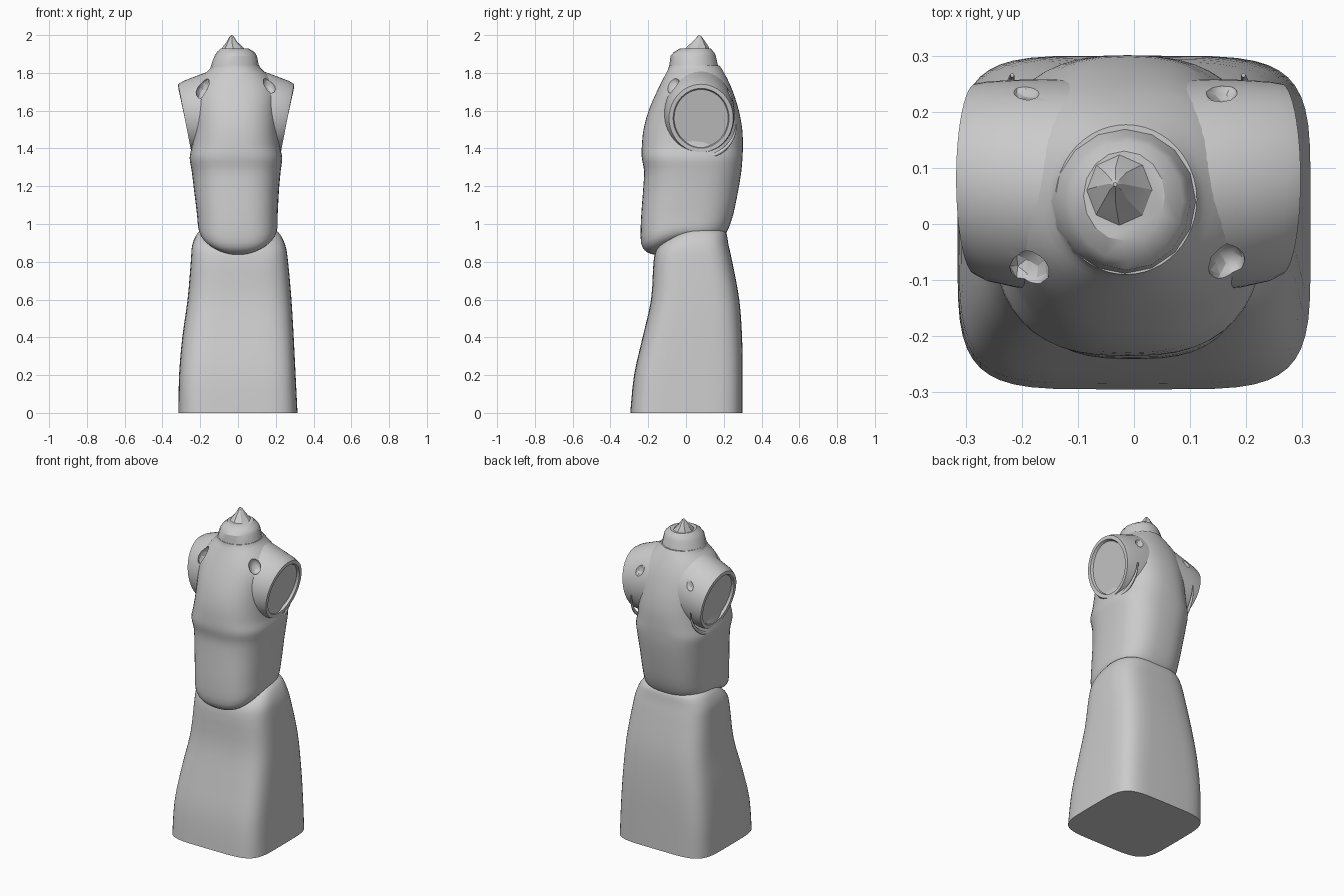
import bpy, bmesh, math
from mathutils import Vector

if "Cube" in bpy.data.objects:
    bpy.data.objects.remove(bpy.data.objects["Cube"])

N = 48


def mesh_from_rings(name, rings, angle=40):
    """Skin closed rings of equal length and cap both ends."""
    bm = bmesh.new()
    vs = [[bm.verts.new(p) for p in r] for r in rings]
    n = len(rings[0])
    for a, b in zip(vs, vs[1:]):
        for i in range(n):
            j = (i + 1) % n
            bm.faces.new((a[i], a[j], b[j], b[i]))
    bm.faces.new(vs[0][::-1])
    bm.faces.new(vs[-1])
    bmesh.ops.recalc_face_normals(bm, faces=bm.faces)
    me = bpy.data.meshes.new(name)
    bm.to_mesh(me)
    bm.free()
    ob = bpy.data.objects.new(name, me)
    bpy.context.collection.objects.link(ob)
    smooth(ob, angle)
    return ob


def smooth(ob, angle):
    bpy.ops.object.select_all(action='DESELECT')
    ob.select_set(True)
    bpy.context.view_layer.objects.active = ob
    bpy.ops.object.shade_smooth_by_angle(angle=math.radians(angle))


def spow(v, e):
    return math.copysign(abs(v) ** e, v)


def section(z, x0, x1, y0, y1, n, drop, count=N):
    """Superellipse outline at height z; drop lowers its front."""
    pts = []
    for i in range(count):
        t = 2 * math.pi * i / count
        c, s = spow(math.cos(t), 2 / n), spow(math.sin(t), 2 / n)
        pts.append(Vector(((x0 + x1) / 2 + (x1 - x0) / 2 * c,
                           (y0 + y1) / 2 + (y1 - y0) / 2 * s,
                           z - drop * max(0, -s) ** 1.5)))
    return pts


def refine(rows, steps=3):
    """Catmull-Rom interpolation between section rows."""
    out = []
    for i in range(len(rows) - 1):
        p0, p1 = rows[max(i - 1, 0)], rows[i]
        p2, p3 = rows[i + 1], rows[min(i + 2, len(rows) - 1)]
        for k in range(steps):
            t = k / steps
            out.append([0.5 * (2 * b + (c - a) * t + (2 * a - 5 * b + 4 * c - d) * t * t
                               + (3 * b - a - 3 * c + d) * t ** 3)
                        for a, b, c, d in zip(p0, p1, p2, p3)])
    return out + [rows[-1]]


# Skirt-shaped base: z, x0, x1, y0, y1, squareness, front drop
mesh_from_rings("skirt_base", [section(*r) for r in refine([
    (0.00, -.315, .315, -.295, .30, 5, 0),
    (0.20, -.312, .305, -.275, .30, 5, 0),
    (0.40, -.295, .295, -.23, .297, 4.5, 0),
    (0.60, -.267, .283, -.185, .282, 4, 0),
    (0.80, -.25, .265, -.172, .245, 3.6, 0),
    (0.89, -.242, .25, -.155, .225, 3.4, .02),
    (0.955, -.212, .215, -.13, .212, 3.2, .06),
    (0.975, -.17, .17, -.10, .18, 3, .07)])])

# Torso
torso = mesh_from_rings("torso", [section(*r) for r in refine([
    (0.925, -.13, .13, -.15, .15, 2.4, .09),
    (0.935, -.18, .18, -.205, .195, 2.6, .085),
    (0.97, -.208, .207, -.238, .222, 2.8, .07),
    (1.05, -.217, .21, -.238, .25, 2.8, .02),
    (1.18, -.233, .217, -.227, .277, 2.7, 0),
    (1.28, -.245, .226, -.222, .293, 2.7, 0),
    (1.35, -.256, .234, -.234, .299, 2.7, 0),
    (1.41, -.245, .222, -.234, .301, 2.6, 0),
    (1.50, -.235, .215, -.225, .298, 2.5, 0),
    (1.60, -.237, .215, -.198, .28, 2.4, 0),
    (1.70, -.235, .215, -.155, .249, 2.3, 0),
    (1.77, -.20, .175, -.12, .218, 2.2, 0),
    (1.82, -.15, .125, -.095, .19, 2.1, 0),
    (1.84, -.14, .112, -.09, .177, 2, 0)])])


# Shoulder stubs with recessed, tilted arm openings
def arm_ring(side, x, tilt, y, z, ry, rz):
    return [Vector((side * (x + tilt * math.sin(t)) - .01,
                    y + ry * math.cos(t), z + rz * math.sin(t)))
            for t in (2 * math.pi * i / N for i in range(N))]


stubs = []
for side, label in ((-1, "left"), (1, "right")):
    stubs.append(mesh_from_rings(label + "_shoulder", [arm_ring(side, *r) for r in (
        (.06, 0, .065, 1.59, .19, .235),
        (.13, .01, .068, 1.585, .19, .225),
        (.20, .02, .072, 1.575, .185, .205),
        (.25, .03, .076, 1.567, .178, .19),
        (.272, .035, .08, 1.56, .17, .18),
        (.272, .034, .08, 1.56, .148, .158),
        (.256, .034, .08, 1.56, .143, .152))], 35))

    # Raised underarm lip
    cu = bpy.data.curves.new(label + "_underarm_lip", 'CURVE')
    cu.dimensions = '3D'
    cu.bevel_depth = .012
    cu.bevel_resolution = 2
    cu.use_fill_caps = True
    sp = cu.splines.new('POLY')
    sp.points.add(20)
    for i, p in enumerate(sp.points):
        t = math.radians(195 + 165 * i / 20)
        x = .226 - .02 * abs(math.cos(t)) ** 2
        p.co = (side * x - .011, .09 + .175 * math.cos(t), 1.53 + .175 * math.sin(t), 1)
        p.radius = .3 + .7 * abs(math.sin(t))
    bpy.context.collection.objects.link(bpy.data.objects.new(label + "_underarm_lip", cu))

# Strap notches cut into front and back of each shoulder
notches = [((-.185, -.075, 1.715), (.032, .04, .065)),
           ((.165, -.07, 1.735), (.032, .04, .05)),
           ((-.19, .25, 1.70), (.03, .03, .05)),
           ((.155, .245, 1.70), (.03, .03, .05))]
for loc, size in notches:
    bpy.ops.mesh.primitive_ico_sphere_add(subdivisions=2, radius=1, location=loc)
    cutter = bpy.context.object
    cutter.name = "notch_cutter"
    cutter.scale = size
    cutter.rotation_euler[1] = .35 if loc[0] < 0 else -.35
    cutter.hide_render = True
    for ob in [torso] + stubs:
        m = ob.modifiers.new("notch", 'BOOLEAN')
        m.operation = 'DIFFERENCE'
        m.solver = 'EXACT'
        m.object = cutter
        bpy.context.view_layer.objects.active = ob
        bpy.ops.object.modifier_apply(modifier=m.name)
    bpy.data.objects.remove(cutter)
for ob in [torso] + stubs:
    smooth(ob, 35)

# Neck collar
mesh_from_rings("neck", [section(*r, 0, 16) for r in (
    (1.78, -.16, .13, -.09, .185, 2),
    (1.825, -.147, .113, -.09, .172, 2),
    (1.89, -.125, .10, -.082, .158, 2),
    (1.91, -.112, .088, -.065, .148, 2),
    (1.93, -.09, .055, -.03, .13, 2))], 30)

# Pointed finial on the neck
mesh_from_rings("neck_finial", [section(*r, 0, 8) for r in (
    (1.90, -.10, .06, -.03, .135, 2),
    (1.938, -.08, .025, .005, .12, 2),
    (1.965, -.06, -.005, .035, .102, 2),
    (1.99, -.046, -.02, .058, .085, 2),
    (2.00, -.037, -.03, .067, .074, 2))], 25)
